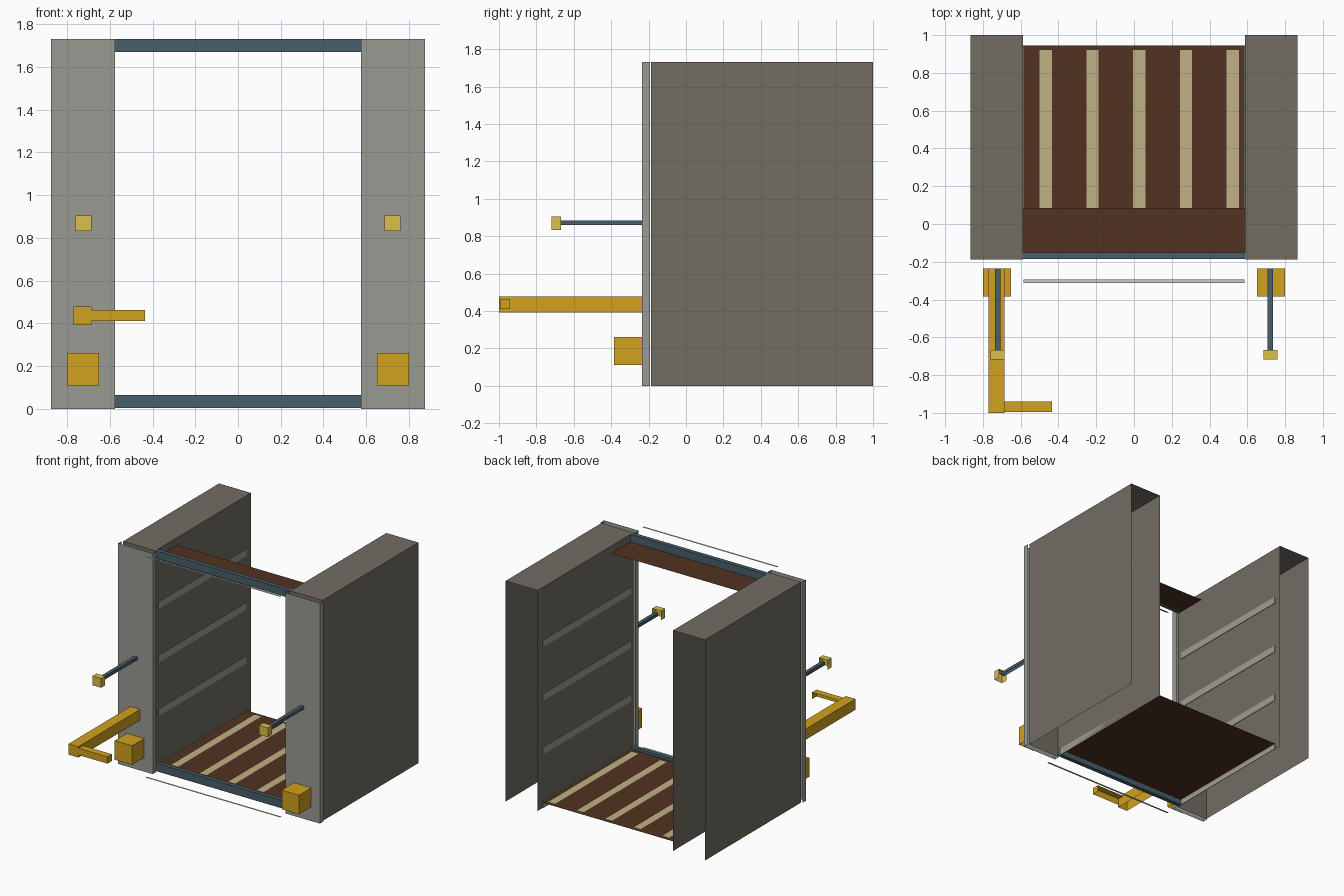
import bpy, bmesh

if "Cube" in bpy.data.objects:
    bpy.data.objects.remove(bpy.data.objects["Cube"])

def mat(name, r, g, b):
    m = bpy.data.materials.new(name)
    m.diffuse_color = tuple((c / 255) ** 2.2 for c in (r, g, b)) + (1,)
    m.use_nodes = True
    m.node_tree.nodes["Principled BSDF"].inputs["Base Color"].default_value = m.diffuse_color
    return m

WALL = mat("wall_grey", 114, 109, 100)
POST = mat("post_grey", 152, 153, 146)
RIB = mat("rib_grey", 158, 155, 140)
STEEL = mat("blue_steel", 74, 95, 106)
GOLD = mat("amber", 208, 160, 36)
KNOB = mat("pale_amber", 218, 190, 75)
WOOD = mat("brown_boards", 82, 54, 38)
TAN = mat("tan_slats", 192, 175, 132)

# Corner index = 4*x + 2*y + z
FACES = {"left": (0, 1, 3, 2), "right": (4, 6, 7, 5), "front": (0, 4, 5, 1),
         "back": (2, 3, 7, 6), "bottom": (0, 2, 6, 4), "top": (1, 5, 7, 3)}

def box(name, x, y, z, material=None, missing=()):
    """Box between ranges x, y, z, leaving out the named faces."""
    bm = bmesh.new()
    v = [bm.verts.new((a, b, c)) for a in x for b in y for c in z]
    for key, ids in FACES.items():
        if key not in missing:
            bm.faces.new([v[i] for i in ids])
    me = bpy.data.meshes.new(name)
    bm.to_mesh(me)
    bm.free()
    if material:
        me.materials.append(material)
    ob = bpy.data.objects.new(name, me)
    bpy.context.collection.objects.link(ob)
    return ob

def sheet(name, x, y, z, material=None):
    """Single horizontal panel."""
    return box(name, x, y, (z, z), material,
               ("left", "right", "front", "back", "bottom"))

def pair(name, x, y, z, material, missing=()):
    """Left and right copies of a box given by its +x range."""
    box("right_" + name, x, y, z, material, missing)
    box("left_" + name, (-x[1], -x[0]), y, z, material, missing)

SHELL = ("back", "bottom")
H = 1.73

# Hollow side walls and front posts
pair("wall", (0.587, 0.865), (-0.188, 1.0), (0, H), WALL, SHELL)
pair("post", (0.575, 0.875), (-0.235, -0.192), (0, H), POST, SHELL + ("top",))

# Raised horizontal ribs on the inner wall faces
for i in range(4):
    z = 0.42 * i
    pair(f"wall_rib_{i + 1}", (0.583, 0.587), (-0.15, 0.94), (z, z + 0.055), RIB)

# Floor with slats
sheet("floor", (-0.587, 0.587), (-0.15, 0.945), 0.045, WOOD)
for i in range(5):
    x = -0.5 + 0.2475 * i
    sheet(f"floor_slat_{i + 1}", (x, x + 0.065), (-0.12, 0.92), 0.05, TAN)

# Ceiling panel, header and sill
sheet("ceiling_panel", (-0.587, 0.587), (-0.152, 0.085), 1.67, WOOD)
box("header", (-0.587, 0.587), (-0.185, -0.152), (1.67, H), STEEL)
box("sill", (-0.587, 0.587), (-0.185, -0.152), (0.003, 0.065), STEEL)

# Thin guide strips ahead of the opening
for name, z in (("lower_guide_strip", 0.0), ("upper_guide_strip", H)):
    sheet(name, (-0.585, 0.585), (-0.312, -0.295), z)

# Bumper blocks
pair("bumper", (0.65, 0.80), (-0.385, -0.235), (0.11, 0.26), GOLD, SHELL)

# Rods with end knobs
pair("rod", (0.708, 0.737), (-0.667, -0.235), (0.86, 0.885), STEEL, SHELL)
pair("rod_knob", (0.685, 0.761), (-0.718, -0.667), (0.832, 0.905), KNOB, SHELL)

# L-shaped latch arm on the left post
box("latch_arm", (-0.77, -0.685), (-1.0, -0.235), (0.393, 0.478), GOLD, SHELL)
box("latch_hook", (-0.685, -0.435), (-0.995, -0.94), (0.41, 0.463), GOLD, SHELL)
